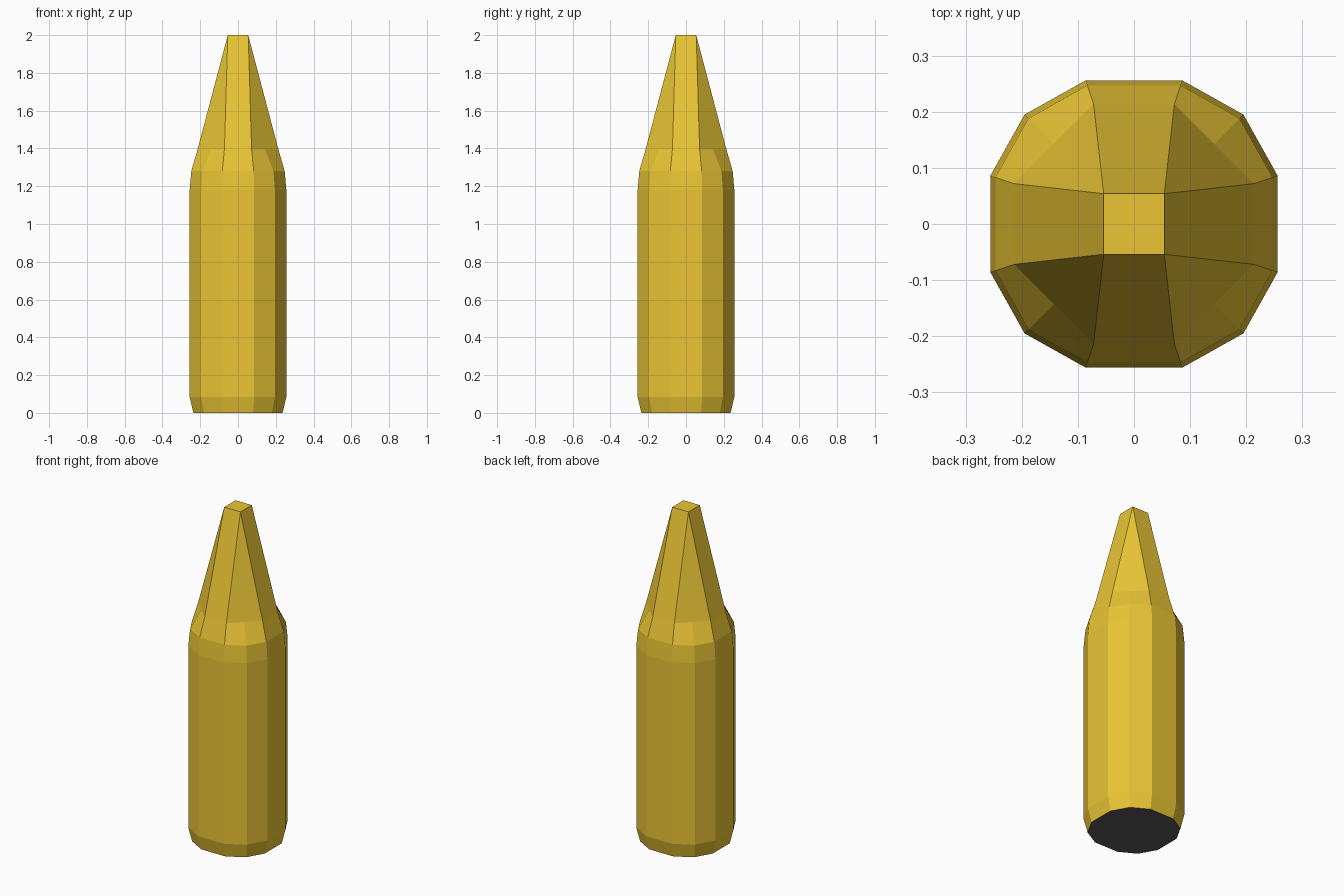
import bpy, bmesh

if "Cube" in bpy.data.objects:
    bpy.data.objects.remove(bpy.data.objects["Cube"])

def material(name, rgb):
    m = bpy.data.materials.new(name)
    m.diffuse_color = (*rgb, 1)
    m.use_nodes = True
    m.node_tree.nodes["Principled BSDF"].inputs["Base Color"].default_value = m.diffuse_color
    return m

def ring(bm, half, flat, corner, z):
    """Twelve-sided ring: flat side, corner point, flat side, four times round."""
    pts, out = [(half, -flat), (half, flat), (corner, corner)], []
    for _ in range(4):
        out += [bm.verts.new((x, y, z)) for x, y in pts]
        pts = [(-y, x) for x, y in pts]
    return out

def finish(bm, name, mat):
    bmesh.ops.recalc_face_normals(bm, faces=bm.faces)
    mesh = bpy.data.meshes.new(name)
    bm.to_mesh(mesh)
    bm.free()
    mesh.materials.append(mat)
    bpy.context.collection.objects.link(bpy.data.objects.new(name, mesh))

brass = material("brass", (0.82, 0.56, 0.035))
dark = material("dark_grey", (0.1, 0.1, 0.1))

# half width, half length of flat side, corner position, height
PROFILE = [(0.236, 0.080, 0.180, 0.0), (0.256, 0.086, 0.195, 0.085),
           (0.256, 0.086, 0.195, 1.18), (0.247, 0.083, 0.188, 1.28),
           (0.214, 0.072, 0.143, 1.395)]

# Body with chamfered foot and shoulder, running into the tapered nose
bm = bmesh.new()
rings = [ring(bm, *p) for p in PROFILE]
for lo, hi in zip(rings, rings[1:]):
    for i in range(12):
        j = (i + 1) % 12
        bm.faces.new((lo[i], lo[j], hi[j], hi[i]))
s = 0.054
tip = [bm.verts.new((x, y, 2.0)) for x, y in [(s, -s), (s, s), (-s, s), (-s, -s)]]
top = rings[-1]
for k in range(4):
    a, b, c, d = (top[(3 * k + n) % 12] for n in range(4))
    t0, t1 = tip[k], tip[(k + 1) % 4]
    bm.faces.new((a, b, t1, t0))
    bm.faces.new((b, c, t1))
    bm.faces.new((c, d, t1))
bm.faces.new(tip)
finish(bm, "body_and_nose", brass)

# Dark base plate closing the foot
bm = bmesh.new()
bm.faces.new(list(reversed(ring(bm, *PROFILE[0]))))
bm.normal_update()
mesh = bpy.data.meshes.new("base_plate")
bm.to_mesh(mesh)
bm.free()
mesh.materials.append(dark)
bpy.context.collection.objects.link(bpy.data.objects.new("base_plate", mesh))
